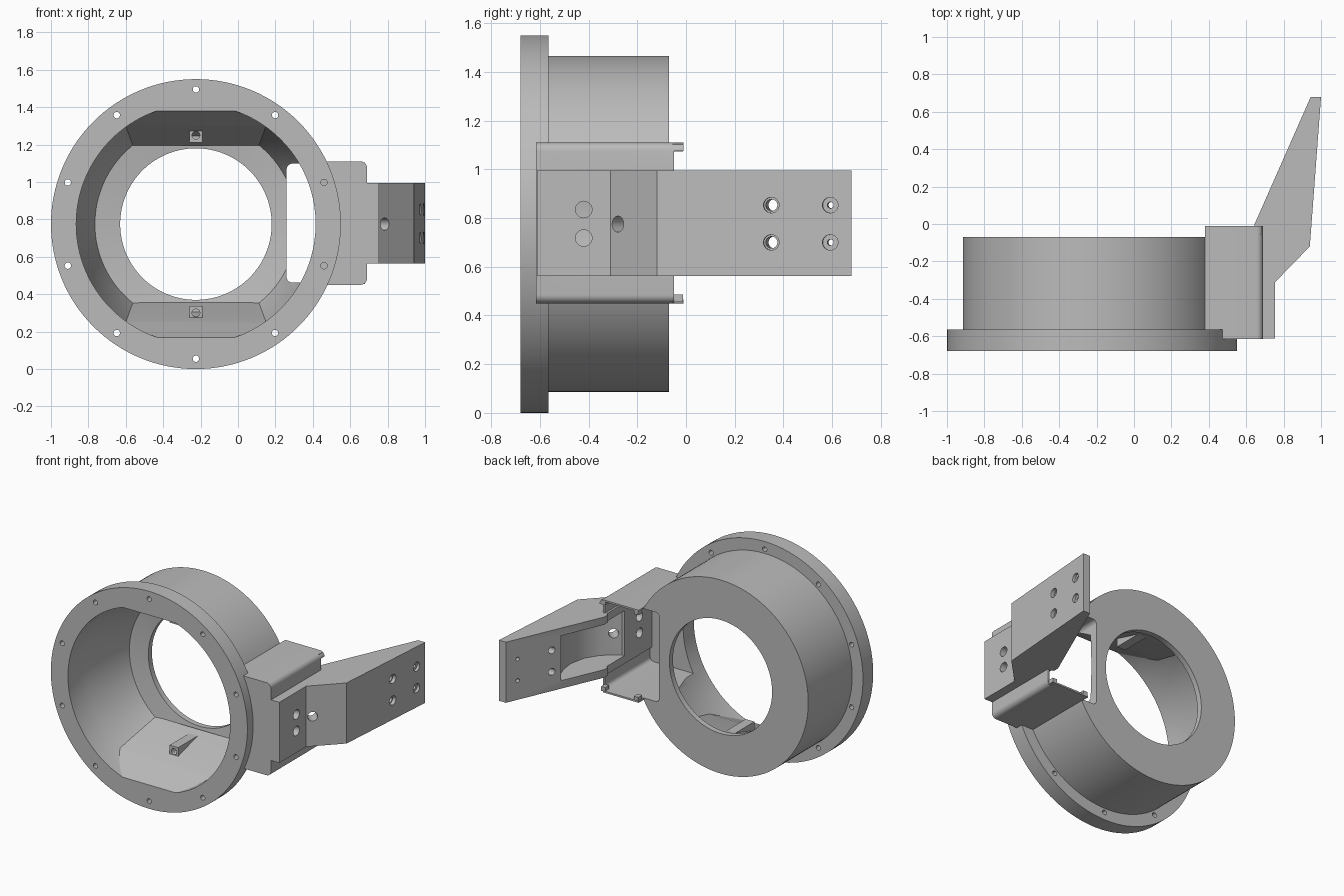
import bpy, bmesh, math
from mathutils import Vector, Matrix

if "Cube" in bpy.data.objects:
    bpy.data.objects.remove(bpy.data.objects["Cube"], do_unlink=True)

CX, CZ = -0.225, 0.775
grey = bpy.data.materials.new("plain grey")
grey.use_nodes = True
grey.diffuse_color = (0.5, 0.5, 0.5, 1)
grey.node_tree.nodes["Principled BSDF"].inputs["Base Color"].default_value = (0.5, 0.5, 0.5, 1)


def finish(name, bm):
    bmesh.ops.recalc_face_normals(bm, faces=bm.faces)
    mesh = bpy.data.meshes.new(name)
    bm.to_mesh(mesh)
    bm.free()
    mesh.materials.append(grey)
    obj = bpy.data.objects.new(name, mesh)
    bpy.context.collection.objects.link(obj)
    return obj


def lathe(name, profile, steps=128):
    """Spin a closed (radius, y) profile around the ring axis."""
    bm = bmesh.new()
    verts = [bm.verts.new((CX + r, y, CZ)) for r, y in profile]
    edges = [bm.edges.new((verts[i - 1], verts[i])) for i in range(len(verts))]
    bmesh.ops.spin(bm, geom=verts + edges, cent=(CX, 0, CZ), axis=(0, 1, 0),
                   angle=math.tau, steps=steps)
    bmesh.ops.remove_doubles(bm, verts=bm.verts, dist=1e-4)
    return finish(name, bm)


def prism(name, pts, lo, hi, axis):
    """Extrude a polygon along x (points y, z) or along z (points x, y)."""
    bm = bmesh.new()
    place = (lambda p: (lo, p[0], p[1])) if axis == "x" else (lambda p: (p[0], p[1], lo))
    face = bm.faces.new([bm.verts.new(place(p)) for p in pts])
    out = bmesh.ops.extrude_face_region(bm, geom=[face])["geom"]
    shift = Vector((hi - lo, 0, 0)) if axis == "x" else Vector((0, 0, hi - lo))
    bmesh.ops.translate(bm, vec=shift, verts=[v for v in out if isinstance(v, bmesh.types.BMVert)])
    return finish(name, bm)


def box(name, x, y, z, radius=0, min_x=-9):
    """Box from ranges; edges along y beyond min_x are rounded."""
    bm = bmesh.new()
    bmesh.ops.create_cube(bm, size=1)
    for v in bm.verts:
        v.co = [r[0] if c < 0 else r[1] for r, c in zip((x, y, z), v.co)]
    if radius:
        along = [e for e in bm.edges if abs(e.verts[0].co.y - e.verts[1].co.y) > 1e-4
                 and e.verts[0].co.x > min_x]
        bmesh.ops.bevel(bm, geom=along, offset=radius, segments=6, profile=0.5, affect="EDGES")
    return finish(name, bm)


def rod(centre, direction, radius, length):
    bm = bmesh.new()
    turn = Vector(direction).to_track_quat("Z", "Y").to_matrix().to_4x4()
    bmesh.ops.create_cone(bm, cap_ends=True, segments=24, radius1=radius, radius2=radius,
                          depth=length, matrix=Matrix.Translation(centre) @ turn)
    return finish("hole_cutter", bm)


def apply_bool(obj, tool, operation="DIFFERENCE", keep=False):
    mod = obj.modifiers.new("cut", "BOOLEAN")
    mod.operation, mod.solver, mod.object = operation, "EXACT", tool
    bpy.context.view_layer.update()
    graph = bpy.context.evaluated_depsgraph_get()
    mesh = bpy.data.meshes.new_from_object(obj.evaluated_get(graph))
    obj.modifiers.clear()
    obj.data = mesh
    if not keep:
        bpy.data.objects.remove(tool, do_unlink=True)


# Shared cutters
cavity = box("cavity_cutter", (0.26, 0.675), (-0.56, 0.1), (0.462, 1.098), 0.03)
scoop = prism("scoop_cutter", [(0.5, 0.3), (0.777, 0.3), (0.83, 0.235), (0.862, 0.15), (0.875, 0.05),
                               (0.85, -0.07), (0.79, -0.165), (0.68, -0.25), (0.5, -0.25)],
              0.62, 0.94, "z")

# Flanged ring with stepped bore and back plate
ring = lathe("flanged_ring", [(0.64, -0.68), (0.775, -0.68), (0.775, -0.565), (0.69, -0.565),
                              (0.69, -0.07), (0.405, -0.07), (0.405, -0.11), (0.54, -0.13),
                              (0.64, -0.475)])
apply_bool(ring, cavity, keep=True)
for i in range(10):
    a = math.radians(90 + 36 * i)
    spot = (CX + 0.72 * math.cos(a), -0.63, CZ + 0.72 * math.sin(a))
    apply_bool(ring, rod(spot, (0, 1, 0), 0.017, 0.2))

# Side housing, open to the back and into the bore
housing = box("side_housing", (0.38, 0.69), (-0.615, -0.01), (0.45, 1.11), 0.035, 0.5)
apply_bool(housing, cavity, keep=True)
apply_bool(housing, lathe("bore_cutter", [(0, -0.75), (0.66, -0.75), (0.66, -0.52), (0, -0.52)]))
apply_bool(housing, box("wall_notch_cutter", (0.66, 0.8), (-0.05, 0.1), (0.4, 1.075)))
apply_bool(housing, scoop, keep=True)

# Small catches on the housing rim
for place, z in (("upper", (1.073, 1.104)), ("lower", (0.456, 0.487))):
    for side, x in (("inner", (0.385, 0.42)), ("outer", (0.645, 0.678))):
        box(f"{place}_{side}_catch", x, (-0.055, -0.012), z)

# Bent arm with scooped back
arm = prism("bent_arm", [(0.66, -0.612), (0.755, -0.612), (0.755, -0.31), (0.94, -0.12), (1, 0.68),
                         (0.945, 0.68), (0.645, 0), (0.645, -0.04), (0.66, -0.05)],
            0.563, 0.995, "z")
apply_bool(arm, scoop)
holes = [((0.785, -0.28, CZ), (1, -1, 0), 0.033, 0.24)]
for z in (0.718, 0.835):
    holes.append(((0.71, -0.42, z), (1, 0, 0), 0.034, 0.2))
for z in (0.7, 0.853):
    holes.append(((0.9, 0.355, z), (1, -0.075, 0), 0.024, 0.5))
    holes.append(((0.975, 0.35, z), (1, -0.075, 0), 0.032, 0.05))
    holes.append(((0.95, 0.595, z), (1, -0.075, 0), 0.013, 0.4))
    holes.append(((0.994, 0.592, z), (1, -0.075, 0), 0.032, 0.04))
for hole in holes:
    cutter = rod(*hole)
    if hole[1] == (1, 0, 0):
        apply_bool(housing, cutter, keep=True)
    apply_bool(arm, cutter)
bpy.data.objects.remove(cavity, do_unlink=True)

# Flat ramps and drilled posts at the bottom and top of the bore
for place, s in (("lower", 1), ("upper", -1)):
    ramp = prism(f"{place}_ramp", [(y, CZ + s * (z - CZ)) for y, z in
                                   ((-0.68, 0.17), (-0.475, 0.255), (-0.125, 0.355),
                                    (-0.125, 0.1), (-0.68, 0.1))],
                 CX - 0.5, CX + 0.5, "x")
    apply_bool(ramp, lathe("bore_core", [(0, -0.68), (0.65, -0.68), (0.65, -0.475),
                                         (0.55, -0.125), (0, -0.125)]), "INTERSECT")
    post = box(f"{place}_post", (CX - 0.034, CX + 0.034), (-0.4, -0.18),
               sorted(CZ + s * (z - CZ) for z in (0.262, 0.338)))
    apply_bool(post, rod((CX, -0.4, CZ - s * 0.475), (0, 1, 0), 0.021, 0.2))

# Smooth the round surfaces, keep edges sharp
for obj in bpy.context.view_layer.objects:
    obj.select_set(obj.type == "MESH" and grey.name in obj.data.materials)
bpy.context.view_layer.objects.active = ring
bpy.ops.object.shade_smooth_by_angle(angle=math.radians(25))
